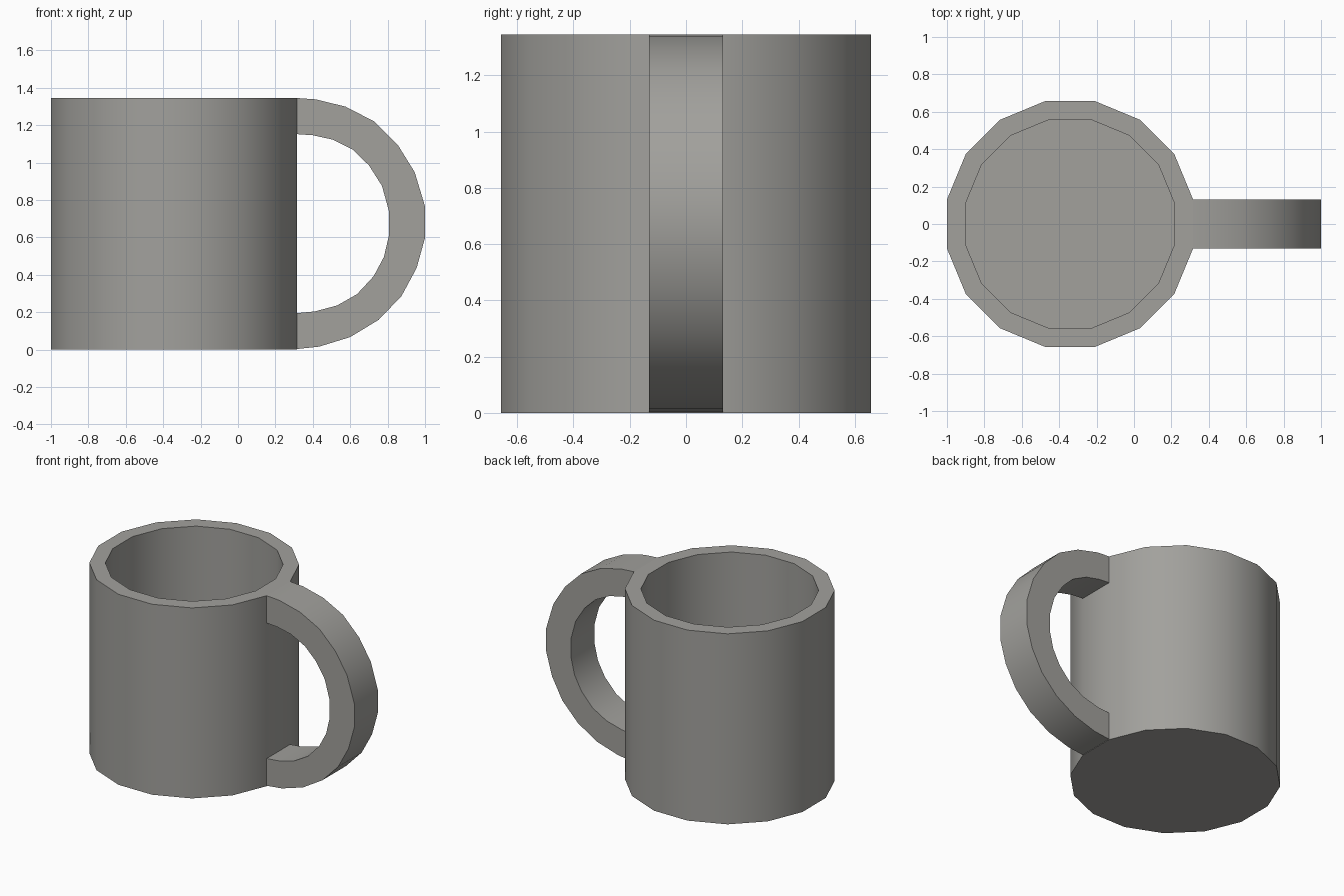
import bpy, bmesh, math

if "Cube" in bpy.data.objects:
    bpy.data.objects.remove(bpy.data.objects["Cube"])

SIDES = 16
CX = -0.342                      # cup axis
HEIGHT = 1.345
HALF_W = 0.131                   # half width of the handle

clay = bpy.data.materials.new("warm_grey")
clay.diffuse_color = (0.36, 0.355, 0.335, 1)
clay.use_nodes = True
clay.node_tree.nodes["Principled BSDF"].inputs["Base Color"].default_value = clay.diffuse_color


def finish(name, bm):
    bmesh.ops.recalc_face_normals(bm, faces=bm.faces)
    mesh = bpy.data.meshes.new(name)
    bm.to_mesh(mesh)
    bm.free()
    mesh.materials.append(clay)
    obj = bpy.data.objects.new(name, mesh)
    bpy.context.collection.objects.link(obj)
    bpy.ops.object.select_all(action='DESELECT')
    obj.select_set(True)
    bpy.context.view_layer.objects.active = obj
    bpy.ops.object.shade_smooth_by_angle(angle=math.radians(30))
    return obj


def ring(bm, apothem, z):
    r = apothem / math.cos(math.pi / SIDES)
    angles = [(i + 0.5) * math.tau / SIDES for i in range(SIDES)]
    return [bm.verts.new((CX + r * math.cos(a), r * math.sin(a), z)) for a in angles]


def bridge(bm, a, b):
    n = len(a)
    for i in range(n):
        j = (i + 1) % n
        bm.faces.new((a[i], a[j], b[j], b[i]))


# Cup: base, outer wall, rim, inner wall and floor
bm = bmesh.new()
rings = [ring(bm, a, z) for a, z in
         ((0.658, 0), (0.658, HEIGHT), (0.558, HEIGHT), (0.558, 0.10))]
for a, b in zip(rings, rings[1:]):
    bridge(bm, a, b)
bm.faces.new(rings[0])
bm.faces.new(rings[-1])
finish("cup", bm)

# Handle: square-section band between an outer and an inner arc (x, z)
outer = [(0.315, 1.345), (0.415, 1.338), (0.575, 1.299), (0.728, 1.22),
         (0.854, 1.095), (0.945, 0.948), (1.0, 0.765), (1.0, 0.598),
         (0.955, 0.436), (0.874, 0.286), (0.752, 0.159), (0.60, 0.067),
         (0.435, 0.016), (0.315, 0.003)]
inner = [(0.315, 1.152), (0.40, 1.146), (0.505, 1.123), (0.615, 1.068),
         (0.70, 0.985), (0.77, 0.875), (0.807, 0.74), (0.807, 0.61),
         (0.78, 0.495), (0.725, 0.392), (0.637, 0.297), (0.53, 0.236),
         (0.41, 0.204), (0.315, 0.195)]
bm = bmesh.new()
sections = []
for (ox, oz), (ix, iz) in zip(outer, inner):
    sections.append([bm.verts.new(p) for p in
                     ((ox, -HALF_W, oz), (ox, HALF_W, oz),
                      (ix, HALF_W, iz), (ix, -HALF_W, iz))])
for a, b in zip(sections, sections[1:]):
    bridge(bm, a, b)
bm.faces.new(sections[0])
bm.faces.new(sections[-1])
finish("handle", bm)
